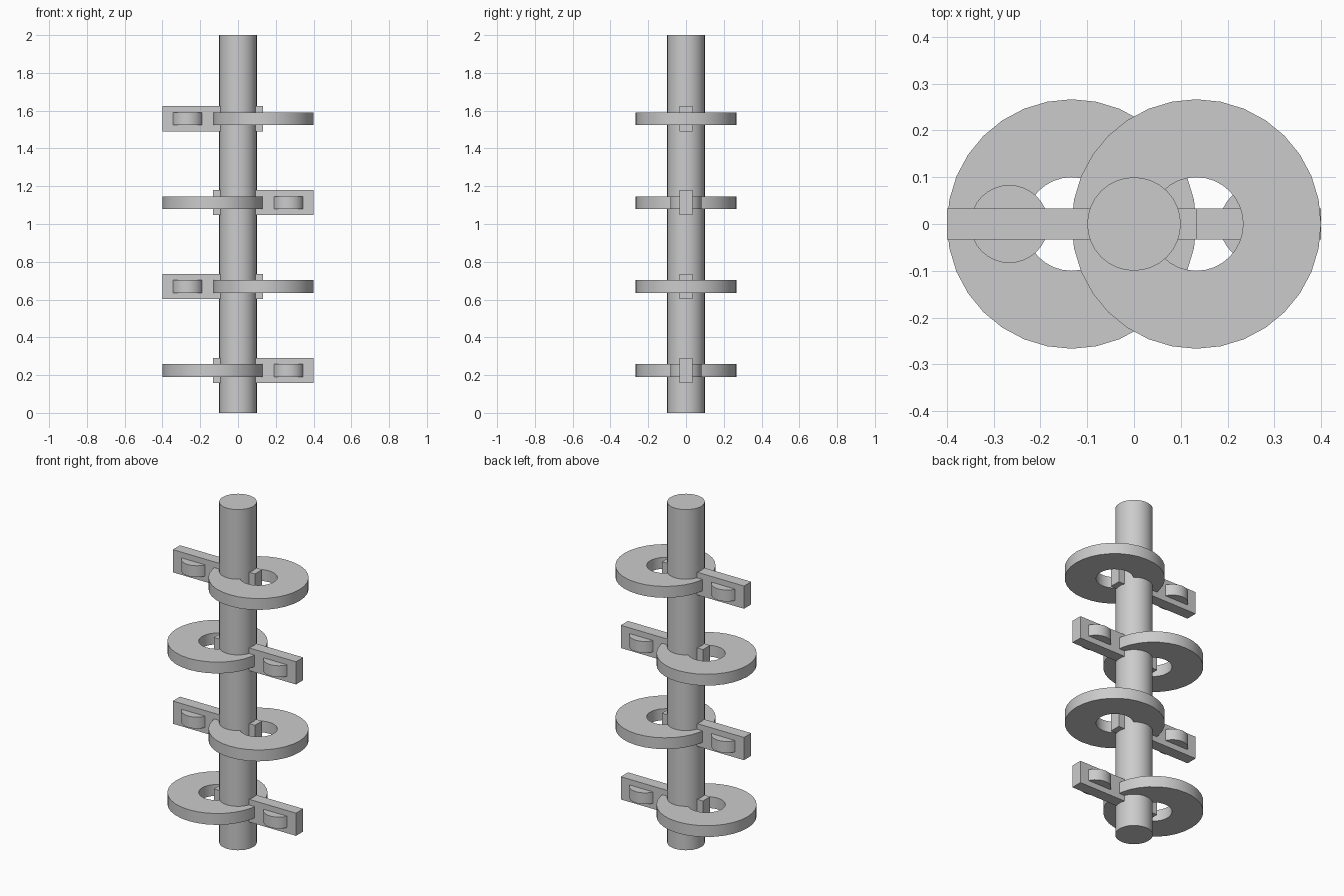
import bpy
import bmesh
import math

SEGMENTS = 32
THICK = 0.0667

cube = bpy.data.objects.get("Cube")
if cube:
    bpy.data.objects.remove(cube, do_unlink=True)

grey = bpy.data.materials.new("plain grey")
grey.use_nodes = True
COLOUR = (0.6, 0.6, 0.6, 1)
grey.diffuse_color = COLOUR
grey.node_tree.nodes["Principled BSDF"].inputs["Base Color"].default_value = COLOUR


def finish(name, smooth=True):
    obj = bpy.context.object
    obj.name = name
    obj.data.name = name
    obj.data.materials.append(grey)
    if smooth:
        bpy.ops.object.shade_smooth_by_angle(angle=math.radians(30))
    return obj


def cylinder(name, radius, height, location):
    bpy.ops.mesh.primitive_cylinder_add(
        vertices=SEGMENTS, radius=radius, depth=height, location=location)
    return finish(name)


def box(name, size, location):
    bpy.ops.mesh.primitive_cube_add(size=1, location=location)
    bpy.context.object.scale = size
    bpy.ops.object.transform_apply(location=False, rotation=False, scale=True)
    return finish(name, smooth=False)


def ring(name, outer, inner, height, location):
    # Rectangular profile spun around the vertical axis
    bm = bmesh.new()
    h = height / 2
    corners = [(inner, -h), (outer, -h), (outer, h), (inner, h)]
    verts = [bm.verts.new((r, 0, z)) for r, z in corners]
    edges = [bm.edges.new((verts[i], verts[(i + 1) % 4])) for i in range(4)]
    bmesh.ops.spin(bm, geom=verts + edges, cent=(0, 0, 0), axis=(0, 0, 1),
                   angle=math.tau, steps=SEGMENTS, use_merge=True)
    bmesh.ops.remove_doubles(bm, verts=bm.verts[:], dist=0.0001)
    bmesh.ops.recalc_face_normals(bm, faces=bm.faces[:])
    mesh = bpy.data.meshes.new(name)
    bm.to_mesh(mesh)
    bm.free()
    obj = bpy.data.objects.new(name, mesh)
    obj.location = location
    bpy.context.collection.objects.link(obj)
    bpy.ops.object.select_all(action="DESELECT")
    obj.select_set(True)
    bpy.context.view_layer.objects.active = obj
    return finish(name)


# Central shaft
cylinder("shaft", 0.1, 2, (0, 0, 1))

# Four throws, each turned half a turn from the one below
for level in range(4):
    side = 1 if level % 2 == 0 else -1
    z = 0.2245 + 0.4444 * level
    tag = str(level + 1)
    ring("offset_ring_" + tag, 0.2667, 0.1, THICK, (-0.1333 * side, 0, z))
    box("arm_" + tag, (0.5333, THICK, 2 * THICK), (0.1333 * side, 0, z))
    cylinder("arm_pin_" + tag, 0.0833, THICK, (0.2667 * side, 0, z))
